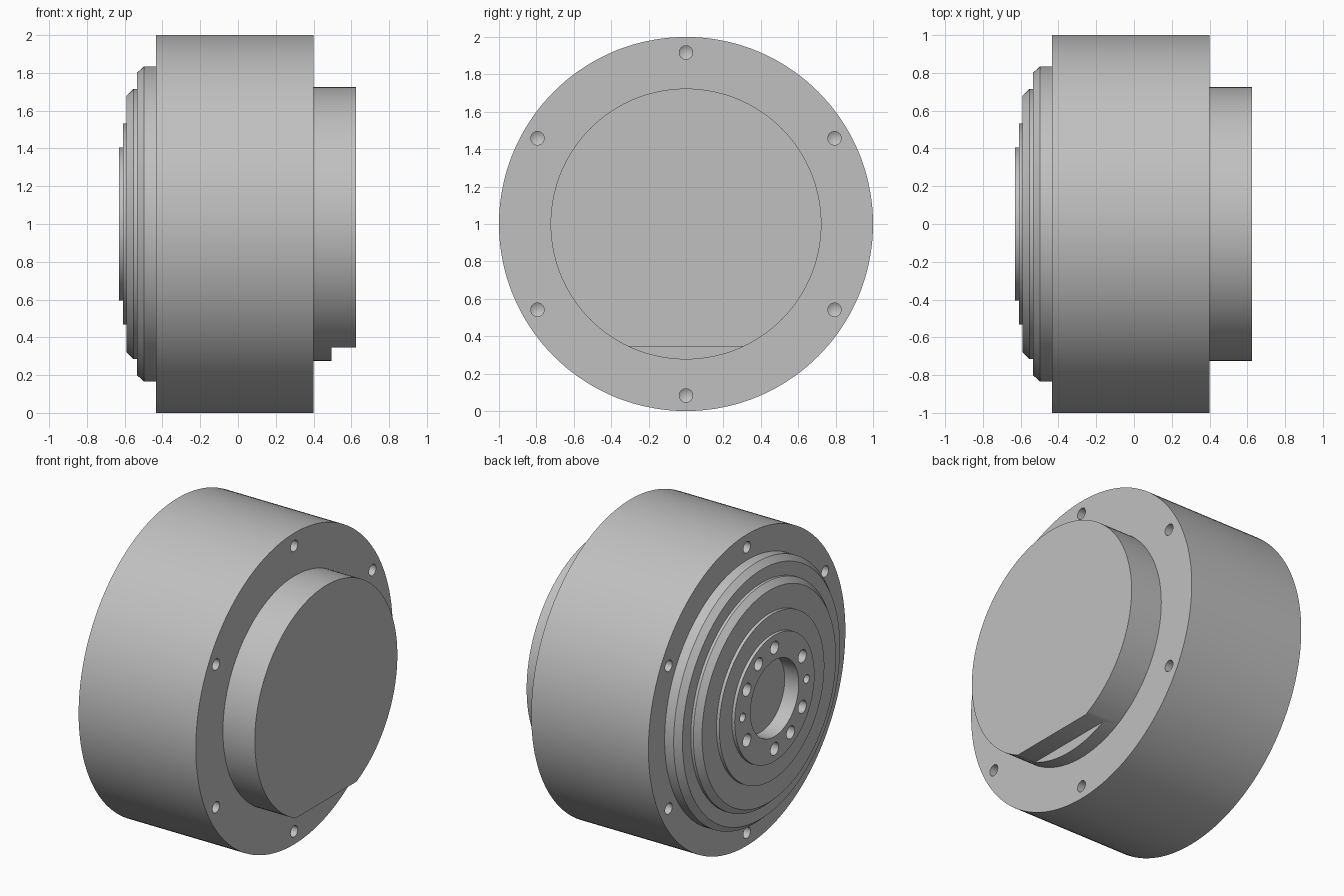
import bpy, bmesh, math
from mathutils import Matrix, Vector

cube = bpy.data.objects.get("Cube")
if cube:
    bpy.data.objects.remove(cube, do_unlink=True)

AXIS_Z = 1.0
STEPS = 144

metal = bpy.data.materials.new("machined_grey")
metal.use_nodes = True
grey = (0.53, 0.53, 0.53, 1)
metal.diffuse_color = grey
metal.node_tree.nodes["Principled BSDF"].inputs["Base Color"].default_value = grey


def turned(bm, profile, y=0.0, z=AXIS_Z, steps=STEPS):
    """Revolve (x, radius) points about a line parallel to x; both ends close on the axis."""
    rings = []
    for x, r in profile:
        if r == 0:
            rings.append([bm.verts.new((x, y, z))])
        else:
            angles = [2 * math.pi * i / steps for i in range(steps)]
            rings.append([bm.verts.new((x, y + r * math.sin(a), z + r * math.cos(a))) for a in angles])
    # flat end discs
    for ring in (rings[0], rings[-1]):
        if len(ring) > 1:
            bm.faces.new(ring)
    # walls and cone tips
    for a, b in zip(rings, rings[1:]):
        for i in range(steps):
            j = (i + 1) % steps
            if len(b) == 1:
                bm.faces.new((a[i], a[j], b[0]))
            else:
                bm.faces.new((a[i], a[j], b[j], b[i]))


def make_object(name, bm):
    bmesh.ops.recalc_face_normals(bm, faces=bm.faces)
    mesh = bpy.data.meshes.new(name)
    bm.to_mesh(mesh)
    bm.free()
    mesh.materials.append(metal)
    obj = bpy.data.objects.new(name, mesh)
    bpy.context.collection.objects.link(obj)
    return obj


def drill(bm, face_x, inward, radius, depth, ring_r, degrees):
    """Blind hole with a conical drill point, entering a face along x."""
    a = math.radians(degrees)
    profile = [(face_x - inward * 0.01, radius), (face_x + inward * depth, radius),
               (face_x + inward * (depth + radius * 0.6), 0)]
    turned(bm, profile, ring_r * math.cos(a), AXIS_Z + ring_r * math.sin(a), 24)


# Turned body: stepped output end, main drum, rear boss
bm = bmesh.new()
turned(bm, [(-0.63, 0.405), (-0.61, 0.405), (-0.61, 0.533), (-0.59, 0.533),
            (-0.59, 0.68), (-0.553, 0.715), (-0.535, 0.715), (-0.535, 0.80),
            (-0.497, 0.835), (-0.433, 0.835), (-0.433, 1.0), (0.40, 1.0),
            (0.40, 0.724), (0.626, 0.724)])
body = make_object("drive_housing", bm)

cut = bmesh.new()
# Flange bolt holes on both faces
for k in range(6):
    drill(cut, -0.433, 1, 0.036, 0.15, 0.917, 30 + 60 * k)
    drill(cut, 0.40, -1, 0.036, 0.15, 0.917, 30 + 60 * k)
# Output hub screw holes and two dowel holes
for degrees in (90, 30, -30, -90, -150, 150, 60, -120):
    drill(cut, -0.63, 1, 0.041, 0.12, 0.325, degrees)
for degrees in (0, 180):
    drill(cut, -0.63, 1, 0.028, 0.12, 0.325, degrees)
# Central bore
turned(cut, [(-0.65, 0.245), (-0.53, 0.245)], steps=96)
# Flat notch under the rear boss
bmesh.ops.create_cube(cut, size=1, matrix=Matrix.Translation(Vector((0.645, 0, 0.195)))
                      @ Matrix.Diagonal((0.30, 1.6, 0.30, 1)))
cutter = make_object("hole_cutter", cut)
cutter.hide_render = True

# Apply the cut and remove the helper
mod = body.modifiers.new("holes", 'BOOLEAN')
mod.operation = 'DIFFERENCE'
mod.solver = 'EXACT'
mod.object = cutter
bpy.ops.object.select_all(action='DESELECT')
body.select_set(True)
bpy.context.view_layer.objects.active = body
bpy.ops.object.modifier_apply(modifier=mod.name)
bpy.data.objects.remove(cutter, do_unlink=True)
bpy.ops.object.shade_smooth_by_angle(angle=math.radians(30))
